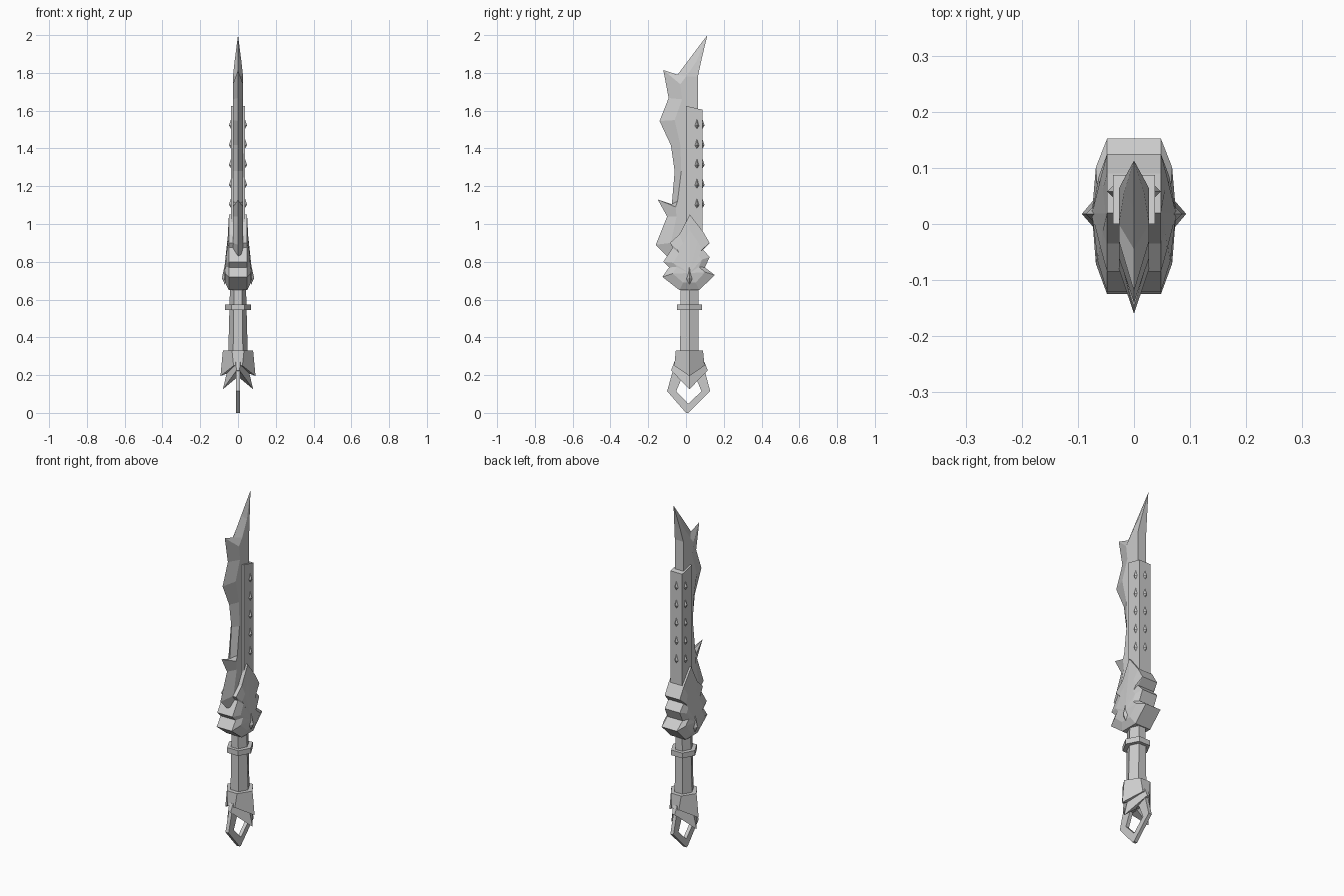
import bpy, bmesh
from mathutils import Vector

cube = bpy.data.objects.get("Cube")
if cube:
    bpy.data.objects.remove(cube, do_unlink=True)

steel = bpy.data.materials.new("grey_steel")
steel.use_nodes = True
grey = (0.6, 0.6, 0.6, 1)
steel.diffuse_color = grey
steel.node_tree.nodes["Principled BSDF"].inputs["Base Color"].default_value = grey

MID = 0.018  # depth of the grip axis


def loft(name, rings, loop=False):
    """Skin a list of equal point rings; cap the ends unless they loop."""
    bm = bmesh.new()
    rows = [[bm.verts.new(p) for p in ring] for ring in rings]
    n = len(rows[0])
    pairs = list(zip(rows, rows[1:])) + ([(rows[-1], rows[0])] if loop else [])
    for a, b in pairs:
        for i in range(n):
            j = (i + 1) % n
            bm.faces.new((a[i], a[j], b[j], b[i]))
    if not loop:
        for row in (rows[0], rows[-1]):
            hub = bm.verts.new(sum((v.co for v in row), Vector()) / n)
            for i in range(n):
                bm.faces.new((row[i], row[(i + 1) % n], hub))
    bmesh.ops.remove_doubles(bm, verts=bm.verts, dist=0.0005)
    bmesh.ops.recalc_face_normals(bm, faces=bm.faces)
    mesh = bpy.data.meshes.new(name)
    bm.to_mesh(mesh)
    bm.free()
    mesh.materials.append(steel)
    obj = bpy.data.objects.new(name, mesh)
    bpy.context.collection.objects.link(obj)
    return obj


def plate(outline, x):
    return [(x, y, z) for y, z in outline]


def hexagon(hx, hy, z, flat=0.5, drop=0.0):
    """Six-sided ring with ridges on the sides, which may hang lower."""
    f = hx * flat
    return [(hx, MID, z - drop), (f, MID + hy, z), (-f, MID + hy, z),
            (-hx, MID, z - drop), (-f, MID - hy, z), (f, MID - hy, z)]


# Blade: cutting edge point, then bevel ridge point
blade_rows = [
    ((.113, 2), (.113, 2)), ((.03, 1.89), (.055, 1.86)),
    ((-.045, 1.79), (0, 1.78)), ((-.12, 1.815), (-.03, 1.74)),
    ((-.092, 1.667), (-.02, 1.66)), ((-.14, 1.545), (-.06, 1.55)),
    ((-.08, 1.417), (-.03, 1.42)), ((-.06, 1.28), (-.025, 1.28)),
    ((-.075, 1.105), (-.045, 1.12)), ((-.15, 1.13), (-.055, 1.09)),
    ((-.1, 1.04), (-.05, 1.04)), ((-.16, .89), (-.08, .9)),
    ((-.1, .83), (-.05, .8))]
rings = []
for (ey, ez), (ry, rz) in blade_rows:
    w = min(.027, (2 - rz) * .13)
    back = .063 + max(0, rz - 1.79) * .24
    rings.append([(0, ey, ez), (w, ry, rz), (w, back, rz),
                  (-w, back, rz), (-w, ry, rz)])
loft("blade", rings)

# Reinforcing sleeve along the spine
sleeve = [(0, .85), (0, 1.625), (.087, 1.605), (.087, .85)]
loft("spine_sleeve", [plate(sleeve, x) for x in (-.037, .037)])


# Dart-shaped studs on the sides and back of the sleeve
def stud(name, base, out, size, height):
    out = Vector(out)
    side = Vector((out.y, out.x, 0)) * size
    up = Vector((0, 0, height))
    base = Vector(base)
    ring = [base + up, base + side - up * .4, base - up, base - side - up * .4]
    tip = base + out * size - up * .3
    loft(name, [ring, [tip] * 4])


for k in range(5):
    z = 1.53 - k * .105
    stud("stud_right", (.037, .058, z), (1, 0, 0), .011, .026)
    stud("stud_left", (-.037, .058, z), (-1, 0, 0), .011, .026)
    stud("stud_back", (0, .087, z), (0, 1, 0), .011, .026)

# Guard: notched slab with domed, chamfered cheeks
guard = [(.02, 1.05), (.09, .96), (.125, .9), (.09, .865), (.125, .825),
         (.1, .77), (.152, .73), (.07, .65), (-.035, .65), (-.125, .72),
         (-.09, .77), (-.12, .8), (-.07, .875), (-.085, .9), (-.035, .945)]


def cheek(s):
    ring = []
    for y, z in guard:
        cy, cz = MID + (y - MID) * .62, .78 + (z - .78) * .7
        ring.append((s * (.068 - .08 * max(0, cz - .75)), cy, cz))
    return ring


def peak(s):
    return [(s * .075, MID, .74)] * len(guard)


loft("guard", [peak(-1), cheek(-1), plate(guard, -.048),
               plate(guard, .048), cheek(1), peak(1)])
for s in (-1, 1):
    stud("guard_stud", (s * .07, MID, .73), (s, 0, 0), .016, .05)

# Grip and collar
loft("grip", [hexagon(.052, .049, .3), hexagon(.042, .047, .68)])
loft("collar", [hexagon(.07, .066, .545), hexagon(.07, .066, .575)])

# Pommel cap and the hanging skirt below it
loft("pommel", [hexagon(.08, .072, .33, .4),
                hexagon(.093, .08, .25, .25, .055)])
loft("pommel_skirt", [hexagon(.06, .08, .27, .2, .06),
                      hexagon(.08, .097, .225, .1, .1)])

# Flat diamond ring at the end
outer = [(.012, 0), (.128, .115), (.095, .24), (-.065, .24), (-.1, .115), (0, 0)]
inner = [(.015, .05), (.082, .115), (.05, .19), (-.02, .19), (-.052, .115), (.01, .05)]
loft("pommel_ring", [plate(outer, -.01), plate(outer, .01),
                     plate(inner, .01), plate(inner, -.01)], loop=True)
